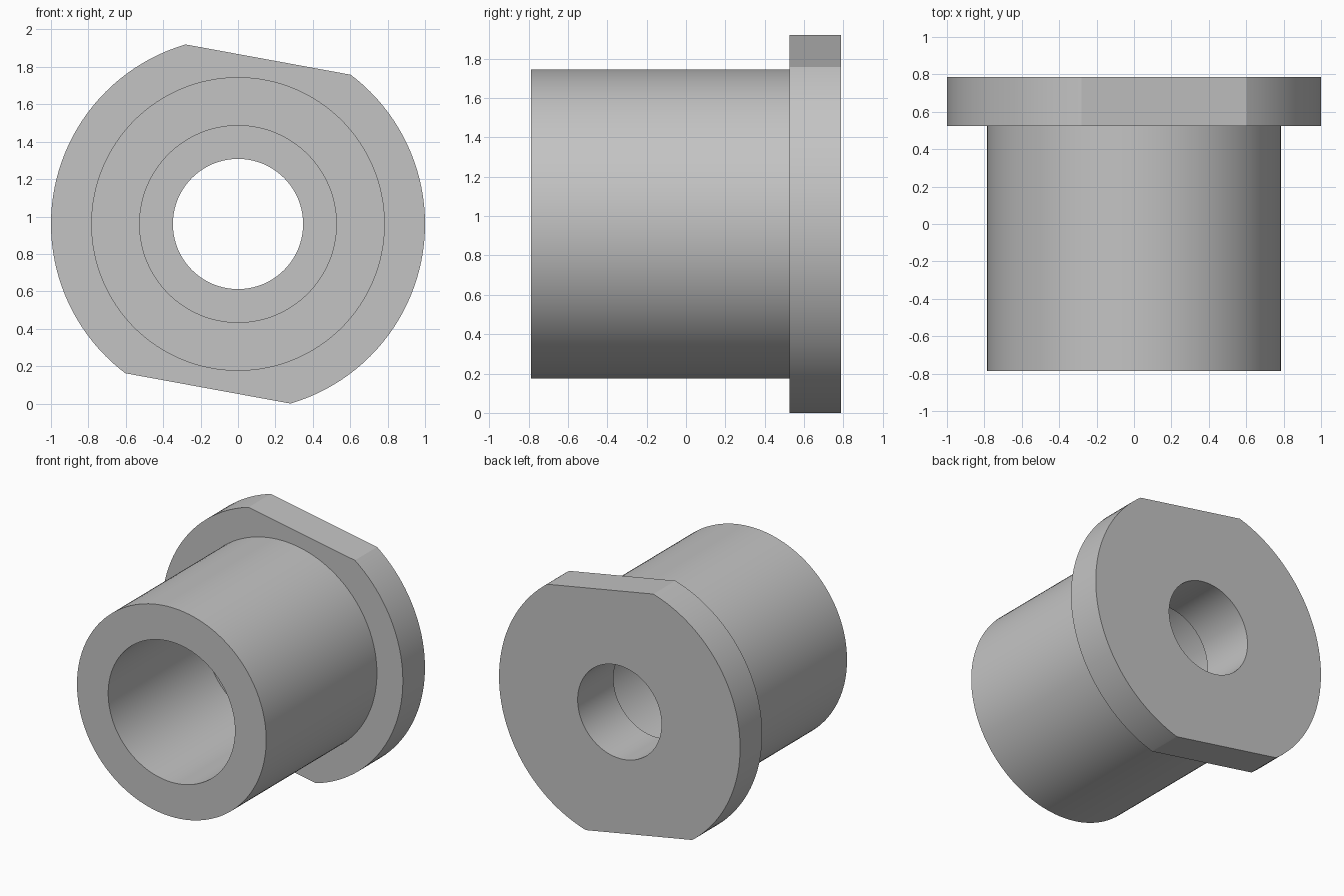
import bpy, bmesh
from math import sin, cos, pi, radians
from mathutils import Vector

cube = bpy.data.objects.get("Cube")
if cube:
    bpy.data.objects.remove(cube, do_unlink=True)

SEGMENTS = 128
AXIS_Z = 0.96
FRONT, BACK = -0.787, 0.787
SHOULDER, STEP = 0.525, 0.362      # flange face, end of the wide bore
FLAT_ANGLE, FLAT_DIST = radians(79.6), 0.8936

metal = bpy.data.materials.new("plain grey")
metal.use_nodes = True
grey = (0.55, 0.55, 0.55, 1)
metal.diffuse_color = grey
metal.node_tree.nodes["Principled BSDF"].inputs["Base Color"].default_value = grey

# Closed (radius, y) section: sleeve, flange, narrow hole, wide bore
section = [(0.785, FRONT), (0.785, SHOULDER), (1, SHOULDER), (1, BACK),
           (0.348, BACK), (0.348, STEP), (0.526, STEP), (0.526, FRONT)]

bm = bmesh.new()
rings = []
for r, y in section:
    angles = [2 * pi * i / SEGMENTS for i in range(SEGMENTS)]
    rings.append([bm.verts.new((r * cos(a), y, r * sin(a))) for a in angles])
for k, ring in enumerate(rings):
    after = rings[(k + 1) % len(rings)]
    for i in range(SEGMENTS):
        j = (i + 1) % SEGMENTS
        bm.faces.new((ring[i], ring[j], after[j], after[i]))

# Two parallel flats cut across the flange rim
for side in (1, -1):
    normal = Vector((cos(FLAT_ANGLE), 0, sin(FLAT_ANGLE))) * side
    bmesh.ops.bisect_plane(bm, geom=bm.verts[:] + bm.edges[:] + bm.faces[:],
                           plane_co=normal * FLAT_DIST, plane_no=normal,
                           clear_outer=True)
    rim = [e for e in bm.edges if e.is_boundary]
    bmesh.ops.holes_fill(bm, edges=rim, sides=0)

bmesh.ops.recalc_face_normals(bm, faces=bm.faces[:])
bmesh.ops.translate(bm, verts=bm.verts[:], vec=(0, 0, AXIS_Z))

mesh = bpy.data.meshes.new("flanged_bushing")
bm.to_mesh(mesh)
bm.free()
mesh.materials.append(metal)
bushing = bpy.data.objects.new("flanged_bushing", mesh)
bpy.context.collection.objects.link(bushing)

bpy.ops.object.select_all(action="DESELECT")
bushing.select_set(True)
bpy.context.view_layer.objects.active = bushing
bpy.ops.object.shade_smooth_by_angle(angle=radians(20))
